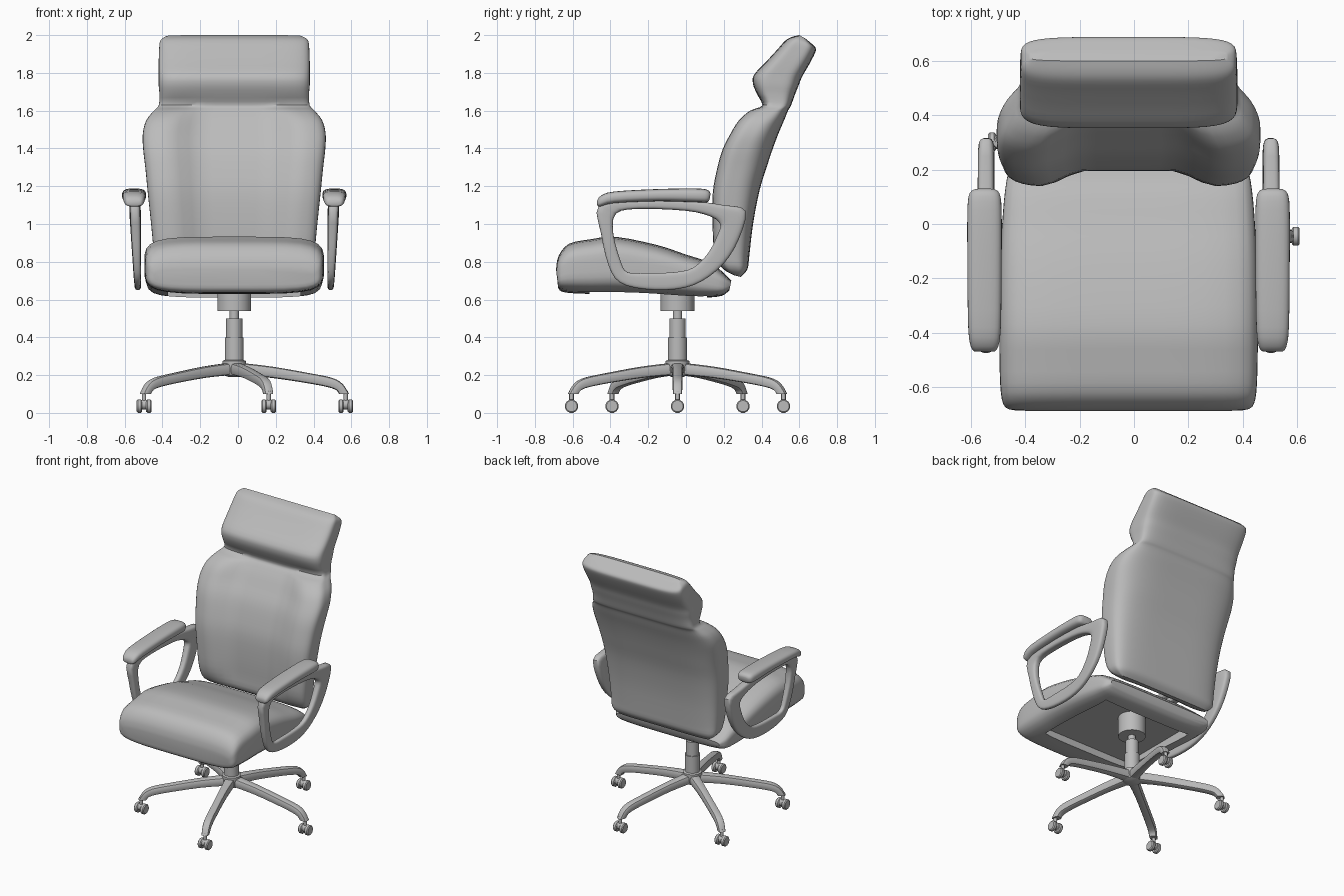
import bpy
import bmesh
from math import cos, sin, radians
from mathutils import Vector

cube = bpy.data.objects.get("Cube")
if cube:
    bpy.data.objects.remove(cube)

CX, CY = -0.02, -0.045          # column axis

grey = bpy.data.materials.new("soft grey")
grey.use_nodes = True
COLOUR = (0.5, 0.5, 0.5, 1)
grey.diffuse_color = COLOUR
grey.node_tree.nodes["Principled BSDF"].inputs["Base Color"].default_value = COLOUR


def finish(name, bm, loc=(0, 0, 0), turn=0, angle=40):
    bmesh.ops.recalc_face_normals(bm, faces=bm.faces)
    mesh = bpy.data.meshes.new(name)
    bm.to_mesh(mesh)
    bm.free()
    mesh.materials.append(grey)
    for p in mesh.polygons:
        p.use_smooth = True
    mesh.set_sharp_from_angle(angle=radians(angle))
    ob = bpy.data.objects.new(name, mesh)
    ob.location = loc
    ob.rotation_euler.z = turn
    bpy.context.collection.objects.link(ob)
    return ob


def densify(rows, steps, closed):
    """Smooth the stations with a Catmull-Rom spline."""
    n = len(rows)
    pick = (lambda i: rows[i % n]) if closed else (lambda i: rows[max(0, min(n - 1, i))])
    out = []
    for i in range(n if closed else n - 1):
        p = [pick(i + k) for k in (-1, 0, 1, 2)]
        for j in range(steps):
            t = j / steps
            out.append([b + 0.5 * t * (c - a + t * (2 * a - 5 * b + 4 * c - d + t * (3 * (b - c) + d - a)))
                        for a, b, c, d in zip(*p)])
    return out if closed else out + [rows[-1]]


def rounded_section(power, per_side):
    """Points round a rounded square that spans -1..1."""
    pts = []
    for k in range(4):
        for j in range(per_side):
            a, b = 1, 2 * j / per_side - 1
            for _ in range(k):
                a, b = -b, a
            r = (abs(a) ** power + abs(b) ** power) ** (1 / power)
            pts.append((a / r, b / r))
    return pts


def loft(name, rows, power=4, per_side=6, steps=3, closed=False, warp=None, **kw):
    """Skin rounded sections; row = first edge y, z, second edge y, z, half width, extra."""
    bm = bmesh.new()
    rings = []
    for ay, az, by, bz, hw, *extra in densify(rows, steps, closed):
        ring = []
        for u, v in rounded_section(power, per_side):
            s = (v + 1) / 2
            co = Vector((u * hw, ay + (by - ay) * s, az + (bz - az) * s))
            if warp:
                warp(co, u, s, hw, *extra)
            ring.append(bm.verts.new(co))
        rings.append(ring)
    pairs = list(zip(rings, rings[1:])) + ([(rings[-1], rings[0])] if closed else [])
    for r0, r1 in pairs:
        for i in range(len(r0)):
            j = (i + 1) % len(r0)
            bm.faces.new((r0[i], r0[j], r1[j], r1[i]))
    if not closed:
        bm.faces.new(rings[0])
        bm.faces.new(rings[-1])
    return finish(name, bm, **kw)


def lathe(name, profile, loc, axis="Z", sides=24):
    """Turn a radius, height profile into a solid."""
    bm = bmesh.new()
    rings = []
    for r, h in profile:
        ring = []
        for i in range(sides):
            a = radians(360 * (i + 0.5) / sides)
            c, d = r * cos(a), r * sin(a)
            ring.append(bm.verts.new((h, c, d) if axis == "X" else (c, d, h)))
        rings.append(ring)
    for r0, r1 in zip(rings, rings[1:]):
        for i in range(sides):
            j = (i + 1) % sides
            bm.faces.new((r0[i], r0[j], r1[j], r1[i]))
    bm.faces.new(rings[0])
    bm.faces.new(rings[-1])
    return finish(name, bm, loc)


# Seat cushion, with a recess cut into its underside
seat = loft("seat", [
    (-.68, .69, -.688, .76, .42), (-.67, .65, -.675, .83, .455),
    (-.62, .635, -.62, .895, .47), (-.5, .63, -.5, .92, .475),
    (-.37, .63, -.37, .932, .475), (-.2, .625, -.15, .888, .472),
    (0, .612, 0, .838, .465), (.1, .61, .13, .795, .455),
    (.19, .62, .2, .74, .44), (.23, .65, .24, .70, .41),
], power=4.5, per_side=10, loc=(CX, 0, 0))
bm = bmesh.new()
bmesh.ops.create_cube(bm, size=1)
bmesh.ops.scale(bm, vec=(.7, .62, .2), verts=bm.verts)
cutter = finish("recess_cutter", bm, (CX, -.2, .58))
cutter.hide_render = True
cut = seat.modifiers.new("recess", "BOOLEAN")
cut.operation, cut.object, cut.solver = "DIFFERENCE", cutter, "EXACT"
bpy.context.view_layer.objects.active = seat
bpy.ops.object.modifier_apply(modifier="recess")
bpy.data.objects.remove(cutter)
seat.data.set_sharp_from_angle(angle=radians(40))


# Backrest with side bolsters, neck groove and headrest
def bolster(co, u, s, hw, bump):
    t = max(0, min(1, (abs(u) - .35) / .4))
    co.y -= bump * t * t * (3 - 2 * t) * (1 - s)
    if hw > .4:
        co.x -= u * (hw - .4) * max(0, 2 * s - 1) ** 2


loft("backrest", [
    (.25, .73, .29, .72, .36, 0), (.205, .77, .325, .76, .41, .02),
    (.2, .86, .335, .83, .425, .055), (.195, 1.0, .355, 1.0, .44, .06),
    (.2, 1.16, .39, 1.18, .458, .065), (.225, 1.28, .43, 1.31, .47, .07),
    (.26, 1.39, .46, 1.4, .482, .075), (.31, 1.48, .49, 1.48, .484, .08),
    (.35, 1.55, .52, 1.55, .465, .075), (.385, 1.6, .54, 1.6, .425, .05),
    (.405, 1.63, .555, 1.625, .4, 0), (.375, 1.69, .575, 1.68, .396, 0),
    (.355, 1.74, .595, 1.73, .4, 0), (.36, 1.79, .615, 1.78, .4, 0),
    (.425, 1.86, .655, 1.85, .4, 0), (.48, 1.92, .685, 1.91, .398, 0),
    (.525, 1.97, .685, 1.935, .395, 0), (.56, 1.99, .665, 1.955, .385, 0),
    (.6, 2.0, .635, 1.98, .36, 0),
], power=5, per_side=16, warp=bolster, loc=(CX, 0, 0))

# Arm loops and pads
LOOP = [
    (-.46, 1.1, -.37, 1.055, .027), (-.45, .95, -.385, .95, .025),
    (-.41, .78, -.345, .8, .02), (-.35, .69, -.31, .745, .018),
    (-.22, .655, -.22, .74, .018), (-.05, .655, -.06, .745, .018),
    (.08, .695, .04, .77, .02), (.2, .79, .12, .85, .023),
    (.28, .92, .17, .95, .027), (.315, 1.07, .18, 1.0, .03),
    (.2, 1.1, .13, 1.04, .03), (0, 1.125, 0, 1.07, .03), (-.25, 1.125, -.25, 1.08, .03),
]
PAD = [
    (-.47, 1.1, -.47, 1.125, .035), (-.455, 1.092, -.45, 1.15, .05),
    (-.38, 1.11, -.38, 1.172, .06), (-.15, 1.12, -.15, 1.185, .063),
    (.05, 1.115, .05, 1.188, .063), (.11, 1.115, .115, 1.18, .055),
    (.125, 1.13, .13, 1.16, .035),
]
for side, label in ((1, "left"), (-1, "right")):
    def lean(co, u, s, hw):
        co.x += side * (.51 + (co.z - .65) * .035)
    loft(label + "_arm_loop", LOOP, power=3.5, closed=True, warp=lean, loc=(CX, 0, 0))
    loft(label + "_arm_pad", PAD, power=3, loc=(CX + side * .53, 0, 0))

# Gas column, tilt housing and hub
lathe("column", [(.03, .19), (.058, .2), (.063, .23), (.063, .275), (.05, .28), (.05, .4),
                 (.043, .4), (.043, .5), (.025, .5), (.025, .56)], (CX, CY, 0))
lathe("tilt_housing", [(.09, .54), (.09, .69)], (CX, CY, 0))

# Five legs, each ending in a twin-wheel caster
LEG = [
    (.03, .2, .03, .265, .035), (.2, .185, .2, .245, .028),
    (.4, .155, .4, .21, .027), (.5, .135, .52, .185, .027),
    (.54, .12, .575, .152, .026), (.555, .1, .608, .1, .024),
]
for k in range(5):
    a = radians(72 * k)
    loft(f"leg_{k + 1}", LEG, per_side=4, loc=(CX, CY, 0), turn=a - radians(90))
    x, y = CX + .59 * cos(a), CY + .59 * sin(a)
    lathe(f"caster_stem_{k + 1}", [(.012, .04), (.012, .115)], (x, y, 0), sides=10)
    lathe(f"caster_axle_{k + 1}", [(.026, -.015), (.026, .015)], (x, y, .044), "X", 12)
    for s in (-1, 1):
        lathe(f"caster_wheel_{k + 1}_{'left' if s > 0 else 'right'}",
              [(.03, -.014), (.036, -.008), (.036, .008), (.03, .014)],
              (x + s * .025, y, .0355), "X", 12)
